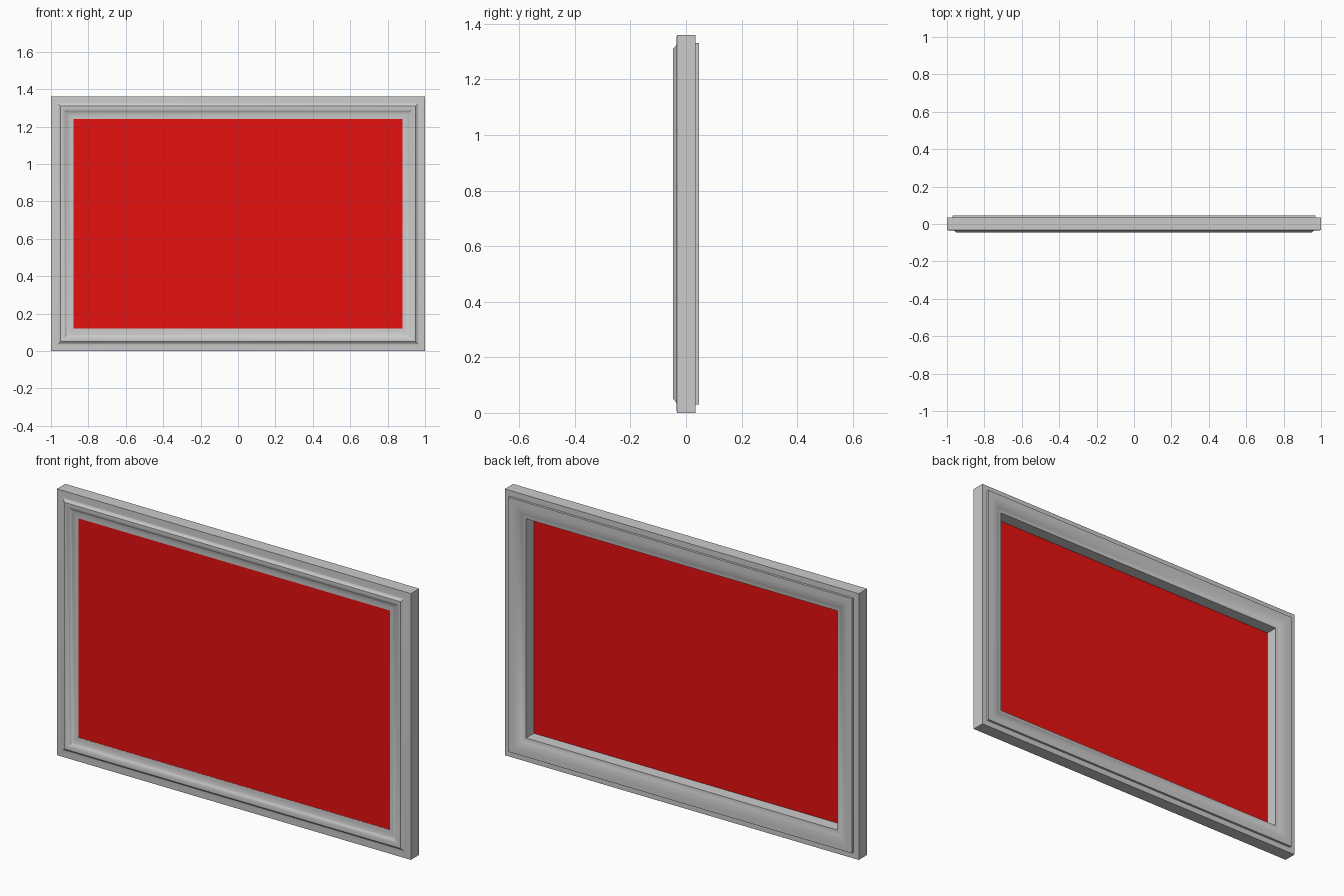
import bpy, bmesh

if "Cube" in bpy.data.objects:
    bpy.data.objects.remove(bpy.data.objects["Cube"])

W, H = 1.0, 1.36          # half width, height
INSET, PANEL_Y = 0.12, -0.029

# moulding cross-section: (inset from outer edge, y), front edge to back edge
PROFILE = [(0, -0.033), (0.015, -0.034), (0.034, -0.034), (0.040, -0.037),
           (0.050, -0.046), (0.060, -0.046), (0.070, -0.043), (0.080, -0.037),
           (0.087, -0.033), (0.105, -0.031), (INSET, -0.030),
           (INSET, 0.034), (0.096, 0.036), (0.090, 0.040), (0.072, 0.044),
           (0.060, 0.046), (0.030, 0.046), (0.030, 0.034), (0, 0.034)]


def corners(d, y):
    return [(-W + d, y, d), (W - d, y, d), (W - d, y, H - d), (-W + d, y, H - d)]


def make_object(name, bm):
    mesh = bpy.data.meshes.new(name)
    bm.to_mesh(mesh)
    bm.free()
    obj = bpy.data.objects.new(name, mesh)
    bpy.context.collection.objects.link(obj)
    return obj


# mitred frame: closed profile carried round the four corners
bm = bmesh.new()
loops = [[bm.verts.new(c) for c in corners(d, y)] for d, y in PROFILE]
for i, a in enumerate(loops):
    b = loops[(i + 1) % len(loops)]
    for k in range(4):
        n = (k + 1) % 4
        bm.faces.new((a[k], a[n], b[n], b[k]))
bmesh.ops.recalc_face_normals(bm, faces=bm.faces)
frame = make_object("frame", bm)
bpy.context.view_layer.objects.active = frame
frame.select_set(True)
bpy.ops.object.shade_smooth_by_angle(angle=0.6)

# picture panel set just behind the front moulding
bm = bmesh.new()
bm.faces.new([bm.verts.new(c) for c in corners(INSET, PANEL_Y)])
panel = make_object("picture_panel", bm)
red = bpy.data.materials.new("red")
red.diffuse_color = (0.8, 0.005, 0.005, 1)
red.use_nodes = True
red.node_tree.nodes["Principled BSDF"].inputs["Base Color"].default_value = red.diffuse_color
panel.data.materials.append(red)
